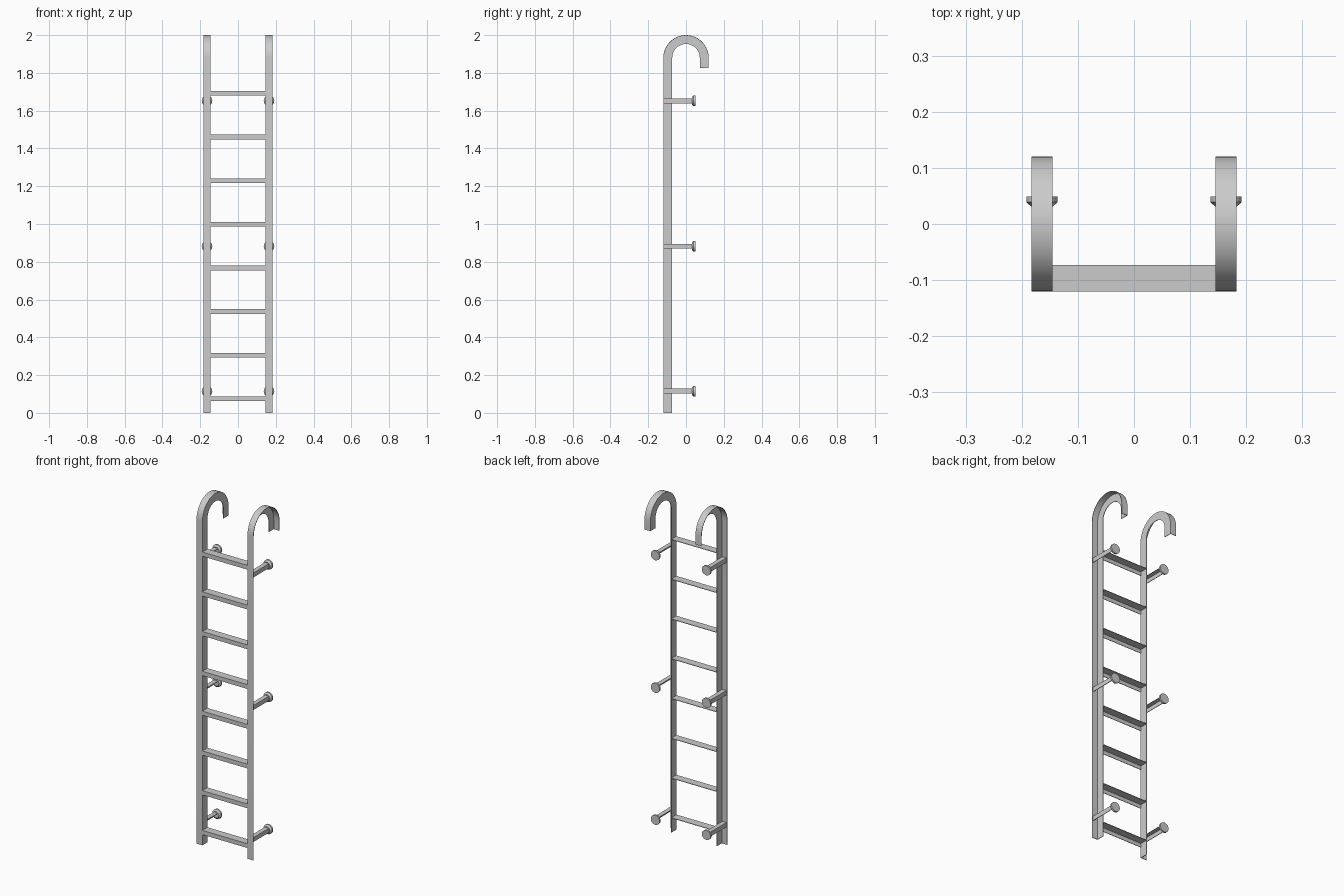
import bpy, bmesh, math

if "Cube" in bpy.data.objects:
    bpy.data.objects.remove(bpy.data.objects["Cube"])

T = 0.003            # plate thickness
R = 0.12             # outer hook radius
INNER, OUTER = 0.145, 0.183


def angle_section(w, d, t=T):
    """L-shaped section: one leg along u, the other along v."""
    return [(0, 0), (w, 0), (w, t), (t, t), (t, d), (0, d)]


def loft(name, rings, mirror=False, smooth=False):
    """Skin closed rings of points and cap both ends."""
    bm = bmesh.new()
    loops = [[bm.verts.new(p) for p in ring] for ring in rings]
    n = len(loops[0])
    for a, b in zip(loops, loops[1:]):
        for i in range(n):
            j = (i + 1) % n
            bm.faces.new((a[i], a[j], b[j], b[i]))
    bm.faces.new(loops[0])
    bm.faces.new(loops[-1])
    bmesh.ops.recalc_face_normals(bm, faces=bm.faces)
    mesh = bpy.data.meshes.new(name)
    bm.to_mesh(mesh)
    bm.free()
    obj = bpy.data.objects.new(name, mesh)
    bpy.context.collection.objects.link(obj)
    if mirror:
        obj.modifiers.new("Mirror", 'MIRROR')
    if smooth:
        bpy.ops.object.select_all(action='DESELECT')
        obj.select_set(True)
        bpy.context.view_layer.objects.active = obj
        bpy.ops.object.shade_smooth_by_angle(angle=math.radians(35))
    return obj


# Side rails: angle iron running up and over into a hook
stations = [(0.0, math.pi)]
stations += [(1.88, math.pi * (1 - i / 20)) for i in range(21)]
stations += [(1.825, 0.0)]
rail_section = angle_section(OUTER - INNER, 0.047)
loft("side_rail",
     [[(INNER + u, (R - v) * math.cos(a), z + (R - v) * math.sin(a))
       for u, v in rail_section] for z, a in stations],
     mirror=True, smooth=True)

# Rungs: angle iron with a flat tread and a front lip
rung_section = angle_section(0.047, 0.025)
for k in range(8):
    top = 0.087 + 0.231 * k
    loft(f"rung_{k + 1}",
         [[(x, -R + u, top - v) for u, v in rung_section]
          for x in (-INNER, INNER)])

# Wall brackets: short angle arm with a round bevelled foot
arm_section = angle_section(0.026, 0.026)
foot_profile = [(0.031, 0.019), (0.039, 0.028), (0.049, 0.028)]
for k, z in enumerate((0.115, 0.882, 1.652)):
    loft(f"bracket_arm_{k + 1}",
         [[(0.177 - u, y, z + 0.013 - v) for u, v in arm_section]
          for y in (-R + T, 0.033)], mirror=True)
    loft(f"bracket_foot_{k + 1}",
         [[(0.164 + r * math.cos(i * math.tau / 20), y,
            z + r * math.sin(i * math.tau / 20)) for i in range(20)]
          for y, r in foot_profile], mirror=True, smooth=True)
